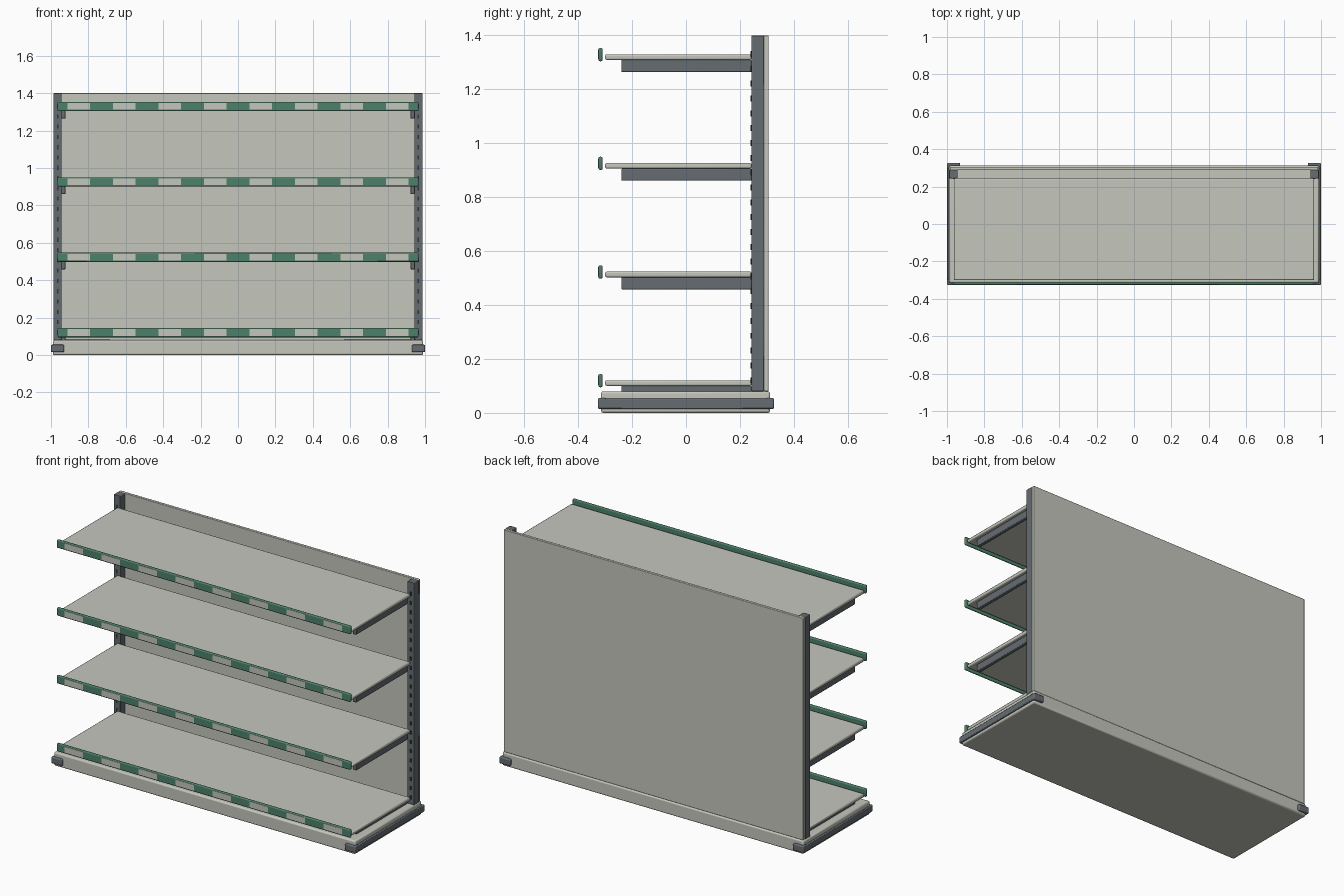
import bpy, bmesh
from mathutils import Matrix, Vector

old = bpy.data.objects.get("Cube")
if old:
    bpy.data.objects.remove(old, do_unlink=True)


def material(name, rgb):
    m = bpy.data.materials.new(name)
    m.use_nodes = True
    m.diffuse_color = (*rgb, 1)
    m.node_tree.nodes["Principled BSDF"].inputs["Base Color"].default_value = (*rgb, 1)
    return m


CREAM = material("warm grey enamel", (0.56, 0.57, 0.51))
STEEL = material("dark steel", (0.13, 0.15, 0.165))
GREEN = material("green plastic", (0.075, 0.22, 0.145))
DARK = material("slot black", (0.03, 0.035, 0.04))


def boxes(name, mat, spans, bevel=0.0, segments=2):
    """One object made of boxes, each given as ((x0, x1), (y0, y1), (z0, z1))."""
    bm = bmesh.new()
    for span in spans:
        centre = Vector([(a + b) / 2 for a, b in span])
        size = Vector([abs(b - a) for a, b in span])
        bmesh.ops.create_cube(bm, size=1, matrix=Matrix.Translation(centre) @ Matrix.Diagonal(size).to_4x4())
    me = bpy.data.meshes.new(name)
    bm.to_mesh(me)
    bm.free()
    me.materials.append(mat)
    ob = bpy.data.objects.new(name, me)
    bpy.context.scene.collection.objects.link(ob)
    if bevel:
        mod = ob.modifiers.new("soft edges", "BEVEL")
        mod.width, mod.segments = bevel, segments
        bpy.ops.object.select_all(action="DESELECT")
        ob.select_set(True)
        bpy.context.view_layer.objects.active = ob
        bpy.ops.object.shade_smooth_by_angle()
    return ob


# Plinth and back panel
boxes("base_plinth", CREAM, [((-0.99, 0.99), (-0.315, 0.312), (0.0, 0.08))], 0.008)
boxes("back_panel", CREAM, [((-0.985, 0.985), (0.288, 0.306), (0.08, 1.4))], 0.003)

for side, s in (("left", 1), ("right", -1)):
    # Bumper along the plinth end, wrapping both corners
    boxes(side + "_bumper", STEEL, [((s * 0.985, s), (-0.315, 0.315), (0.015, 0.053))], 0.004)
    boxes(side + "_bumper_corners", STEEL,
          [((s * 0.93, s), (-0.327, -0.295), (0.015, 0.055)),
           ((s * 0.93, s), (0.295, 0.327), (0.015, 0.055))], 0.006)
    # Slotted upright
    boxes(side + "_upright", STEEL, [((s * 0.943, s * 0.987), (0.243, 0.29), (0.08, 1.4))], 0.003)
    pitch = 0.055
    boxes(side + "_upright_slots", DARK,
          [((s * 0.961, s * 0.969), (0.24, 0.245), (z, z + 0.022))
           for z in (0.11 + pitch * i for i in range(23))])

# Shelves with brackets, price rails and labels
label = 0.1217
for i in range(4):
    z = 0.1 + 0.403 * i
    n = "shelf_%d" % (i + 1)
    boxes(n + "_board", CREAM, [((-0.963, 0.963), (-0.3, 0.243), (z, z + 0.021))], 0.006)
    boxes(n + "_brackets", STEEL,
          [((s * 0.922, s * 0.945), (-0.24, 0.243), (z - 0.045, z)) for s in (1, -1)], 0.004)
    boxes(n + "_price_rail", GREEN, [((-0.965, 0.965), (-0.325, -0.309), (z - 0.005, z + 0.044))], 0.006)
    boxes(n + "_labels", CREAM,
          [(((k - 7.5) * label, (k - 6.5) * label), (-0.327, -0.323), (z + 0.003, z + 0.038))
           for k in range(0, 15, 2)])
